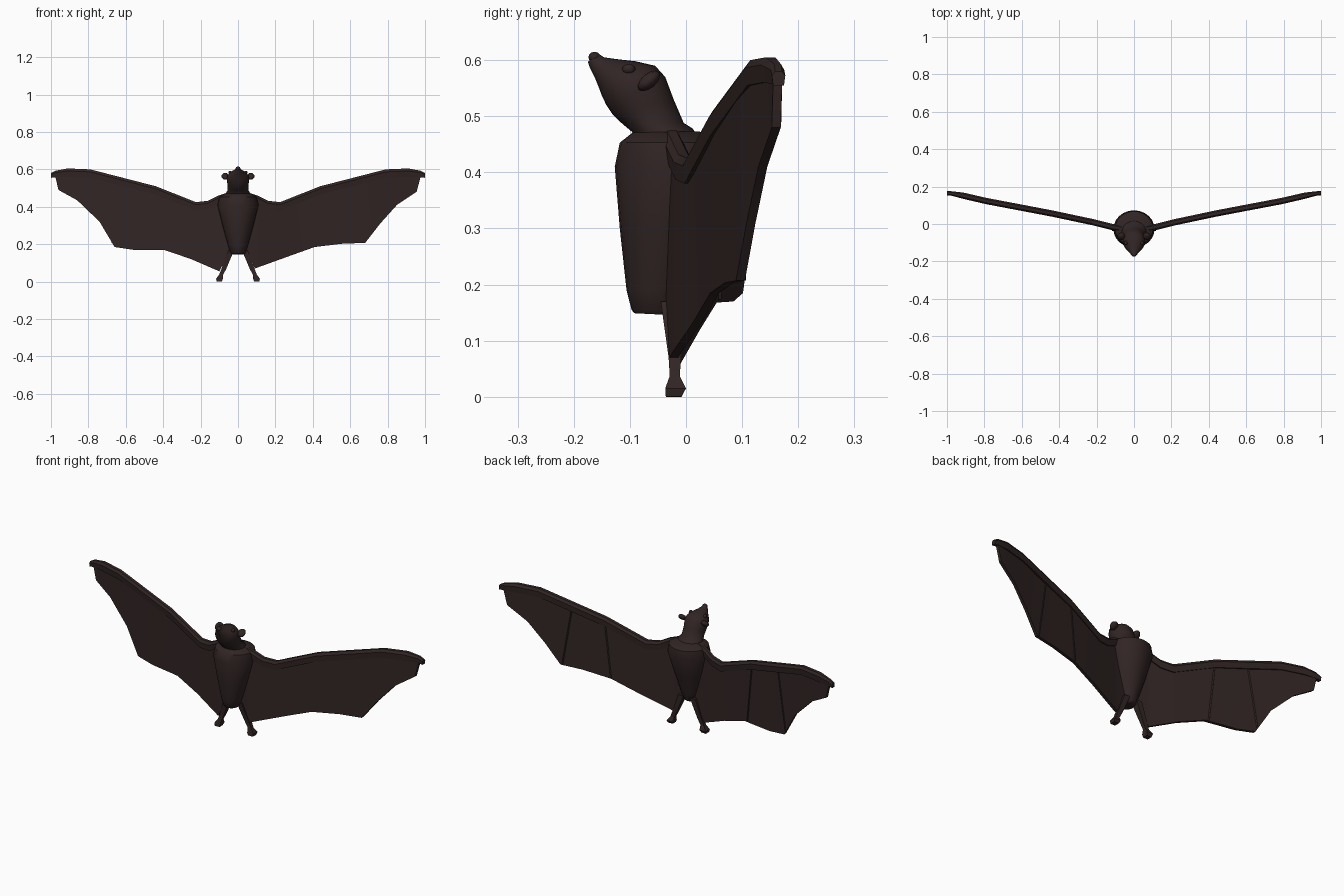
import bpy, bmesh, math
from mathutils import Vector

if "Cube" in bpy.data.objects:
    bpy.data.objects.remove(bpy.data.objects["Cube"])

fur = bpy.data.materials.new("dark brown")
fur.diffuse_color = (0.031, 0.0185, 0.0178, 1)
fur.use_nodes = True
fur.node_tree.nodes["Principled BSDF"].inputs["Base Color"].default_value = fur.diffuse_color


def finish(name, bm, smooth=None):
    bmesh.ops.recalc_face_normals(bm, faces=bm.faces)
    me = bpy.data.meshes.new(name)
    bm.to_mesh(me)
    bm.free()
    me.materials.append(fur)
    ob = bpy.data.objects.new(name, me)
    bpy.context.collection.objects.link(ob)
    if smooth:
        bpy.ops.object.select_all(action='DESELECT')
        ob.select_set(True)
        bpy.context.view_layer.objects.active = ob
        bpy.ops.object.shade_smooth_by_angle(angle=math.radians(smooth))
    return ob


def loft(name, rings, smooth=None):
    """Skin a list of equal-length point rings and cap both ends."""
    bm = bmesh.new()
    vs = [[bm.verts.new(p) for p in r] for r in rings]
    n = len(vs[0])
    for a, b in zip(vs, vs[1:]):
        for i in range(n):
            j = (i + 1) % n
            bm.faces.new((a[i], a[j], b[j], b[i]))
    bm.faces.new(vs[0])
    bm.faces.new(vs[-1])
    return finish(name, bm, smooth)


def oval(front, back, half_width, n=24):
    """Oval ring spanning two (y, z) points, half_width wide in x."""
    f, b = Vector((0, *front)), Vector((0, *back))
    c, d = (f + b) / 2, (f - b) / 2
    return [c + d * math.cos(t) + Vector((half_width * math.sin(t), 0, 0))
            for t in (2 * math.pi * i / n for i in range(n))]


def blob(name, centre, size, tilt=0):
    bm = bmesh.new()
    bmesh.ops.create_uvsphere(bm, u_segments=10, v_segments=6, radius=1)
    for v in bm.verts:
        x, y, z = (v.co[i] * size[i] for i in range(3))
        c, s = math.cos(tilt), math.sin(tilt)
        v.co = Vector(centre) + Vector((x, y * c - z * s, y * s + z * c))
    return finish(name, bm, 50)


def interp(table, x):
    for (x0, z0), (x1, z1) in zip(table, table[1:]):
        if x <= x1:
            return z0 + (z1 - z0) * (x - x0) / (x1 - x0)
    return table[-1][1]


# torso: tapered barrel
loft("torso", [oval(*r) for r in (
    ((-0.092, 0.149), (-0.015, 0.145), 0.034),
    ((-0.097, 0.155), (-0.005, 0.152), 0.04),
    ((-0.106, 0.19), (0.005, 0.19), 0.052),
    ((-0.118, 0.30), (0.04, 0.30), 0.083),
    ((-0.127, 0.41), (0.073, 0.41), 0.11),
    ((-0.118, 0.453), (0.068, 0.453), 0.101),
    ((-0.095, 0.471), (0.024, 0.473), 0.068))], 40)

# neck and upturned head down to the snout
loft("head", [oval(*r) for r in (
    ((-0.09, 0.45), (0.03, 0.45), 0.068),
    ((-0.096, 0.472), (0.012, 0.478), 0.064),
    ((-0.115, 0.488), (-0.004, 0.488), 0.056),
    ((-0.132, 0.505), (-0.022, 0.53), 0.056),
    ((-0.142, 0.52), (-0.037, 0.57), 0.06),
    ((-0.15, 0.537), (-0.055, 0.59), 0.057),
    ((-0.156, 0.553), (-0.09, 0.598), 0.045),
    ((-0.163, 0.57), (-0.125, 0.602), 0.028),
    ((-0.172, 0.588), (-0.146, 0.605), 0.017),
    ((-0.175, 0.597), (-0.155, 0.611), 0.012))], 50)
blob("nose", (0, -0.163, 0.605), (0.014, 0.011, 0.01))

# height of the arm's upper edge and depth of the wing along the span
TOP = [(0.06, 0.475), (0.11, 0.458), (0.16, 0.432), (0.225, 0.425), (0.44, 0.51),
       (0.79, 0.60), (0.91, 0.605), (0.975, 0.593), (1.0, 0.58)]
DEPTH = [(0.03, -0.03), (0.1, -0.02), (0.27, 0.022), (0.42, 0.053),
         (0.68, 0.097), (0.82, 0.13), (0.96, 0.162), (1.0, 0.165)]
# trailing edges, one per side
EDGES = {
    "right": (1, [(0.03, 0.19), (0.06, 0.14), (0.09, 0.07), (0.27, 0.135), (0.41, 0.185),
                  (0.56, 0.203), (0.68, 0.207), (0.76, 0.31), (0.85, 0.41), (0.955, 0.48), (0.975, 0.555)]),
    "left": (-1, [(0.03, 0.19), (0.06, 0.13), (0.1, 0.055), (0.25, 0.12), (0.39, 0.168),
                  (0.56, 0.17), (0.66, 0.185), (0.74, 0.32), (0.86, 0.435), (0.96, 0.49), (0.975, 0.555)])}

for side, (s, edge) in EDGES.items():
    # wing arm: six-sided bar along the leading edge
    rings = []
    for x, z in TOP:
        y = interp(DEPTH, x)
        h = 0.045 if x < 0.95 else 0.035 if x < 0.99 else 0.025
        w = 0.017 if x < 0.95 else 0.012
        rings.append([(s * x, y + dy * w, z - h * k) for dy, k in
                      ((-0.5, 0), (0.5, 0), (1, 0.3), (0.8, 1), (-0.8, 1), (-1, 0.3))])
    loft(side + "_wing_arm", rings, 25)

    # wing membrane: thin sheet from the arm to the scalloped trailing edge
    xs = sorted({x for x, _ in edge} | {x for x, _ in TOP if 0.1 < x < 0.95})
    rings = []
    for x in xs:
        y, lo, hi = interp(DEPTH, x), interp(edge, x), interp(TOP, x) - 0.03
        rings.append([(s * x, y - 0.008, lo), (s * x, y + 0.008, lo),
                      (s * x, y + 0.008, hi), (s * x, y - 0.008, hi)])
    loft(side + "_wing_membrane", rings, 25)

    # finger struts on the back of the membrane
    for n, (xa, xb) in enumerate(((0.44, 0.41), (0.62, 0.67))):
        rings = []
        for x, z in ((xa, interp(TOP, xa) - 0.04), (xb, interp(edge, xb) + 0.005)):
            y = interp(DEPTH, x) + 0.009
            rings.append([(s * (x - 0.006), y - 0.004, z), (s * x, y + 0.003, z),
                          (s * (x + 0.006), y - 0.004, z)])
        loft(f"{side}_finger_{n + 1}", rings)

    # leg and flared foot
    def box(x, z, wx, y0, y1):
        return [(s * (x - wx), y0, z), (s * (x + wx), y0, z),
                (s * (x + wx), y1, z), (s * (x - wx), y1, z)]
    loft(side + "_leg_and_foot", [
        box(0.036, 0.17, 0.016, -0.045, -0.005),
        box(0.075, 0.07, 0.013, -0.031, -0.009),
        box(0.09, 0.037, 0.011, -0.029, -0.011),
        box(0.099, 0.015, 0.018, -0.037, 0.0),
        box(0.1, 0.001 if s > 0 else 0.0, 0.014, -0.036, -0.008)], 25)

    # ear and eye
    blob(side + "_ear", (s * 0.068, -0.066, 0.563), (0.021, 0.024, 0.013), 0.7)
    blob(side + "_eye", (s * 0.043, -0.102, 0.584), (0.009, 0.012, 0.009))
